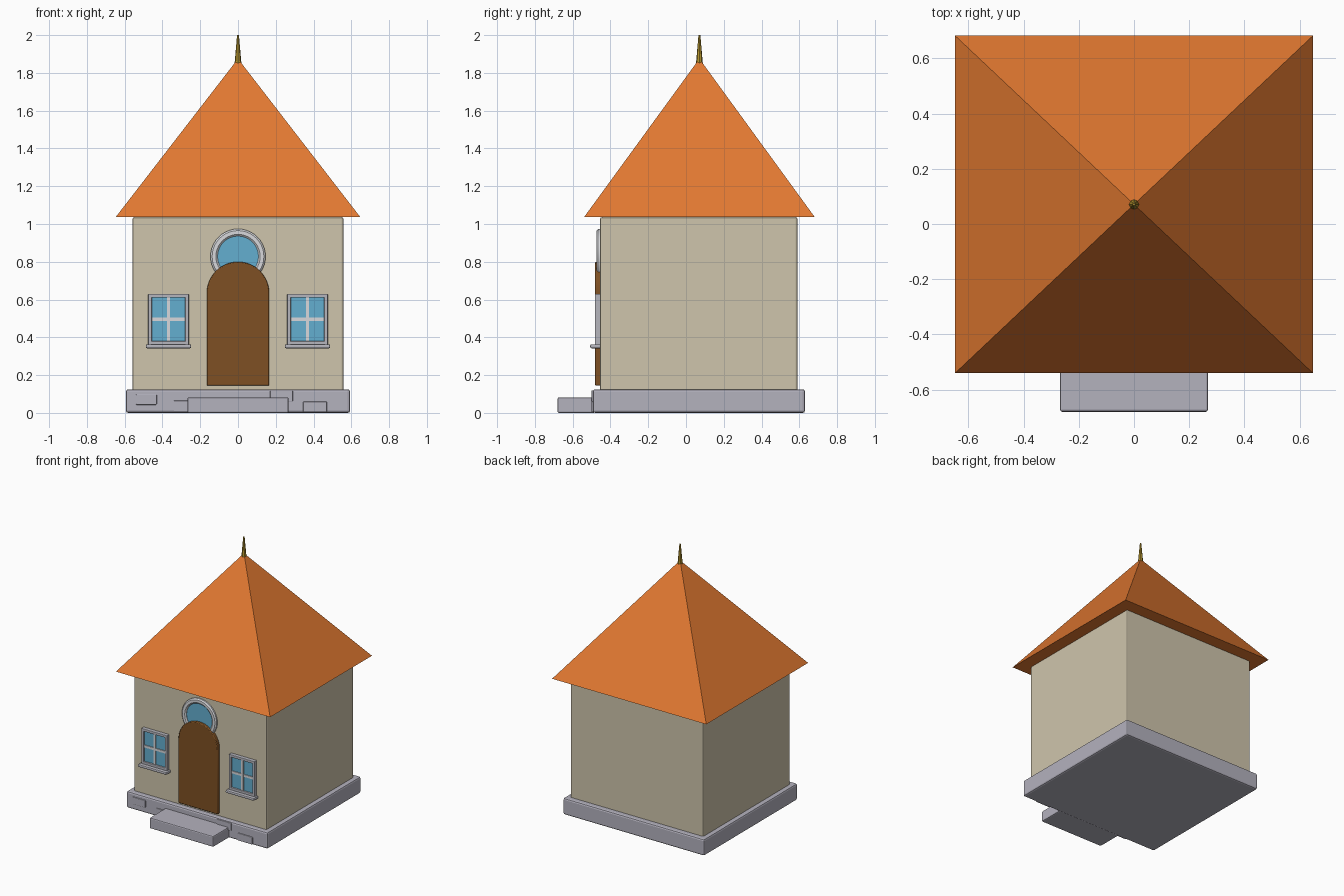
import bpy, bmesh, math

if "Cube" in bpy.data.objects:
    bpy.data.objects.remove(bpy.data.objects["Cube"])


def mat(name, r, g, b):
    m = bpy.data.materials.new(name)
    lin = [((c / 255 + 0.055) / 1.055) ** 2.4 for c in (r, g, b)]
    m.diffuse_color = (*lin, 1)
    m.use_nodes = True
    m.node_tree.nodes["Principled BSDF"].inputs["Base Color"].default_value = m.diffuse_color
    return m


ROOF = mat("orange roof", 226, 121, 49)
WALL = mat("cream plaster", 207, 197, 172)
STONE = mat("grey stone", 180, 178, 190)
DOOR = mat("brown wood", 126, 80, 35)
GLASS = mat("blue glass", 100, 175, 208)
FRAME = mat("grey frame", 182, 182, 190)
WHITE = mat("pale trim", 216, 217, 220)
GOLD = mat("gold", 182, 150, 45)


def finish(bm, name, m, bevel=0, smooth=False):
    bmesh.ops.recalc_face_normals(bm, faces=bm.faces)
    me = bpy.data.meshes.new(name)
    bm.to_mesh(me)
    bm.free()
    me.materials.append(m)
    ob = bpy.data.objects.new(name, me)
    bpy.context.collection.objects.link(ob)
    if bevel:
        b = ob.modifiers.new("bevel", 'BEVEL')
        b.width, b.segments = bevel, 2
        b.limit_method = 'ANGLE'
        b.angle_limit = math.radians(50)
    if smooth:
        bpy.ops.object.select_all(action='DESELECT')
        ob.select_set(True)
        bpy.context.view_layer.objects.active = ob
        bpy.ops.object.shade_smooth_by_angle(angle=math.radians(35))
    return ob


def box(name, m, x, y, z, bevel=0):
    bm = bmesh.new()
    bmesh.ops.create_cube(bm, size=1)
    for v in bm.verts:
        v.co = [(r[0] + r[1]) / 2 + c * (r[1] - r[0]) for c, r in zip(v.co, (x, y, z))]
    return finish(bm, name, m, bevel)


def plate(name, m, pts, y0, y1, bevel=0):
    """Outline in xz, extruded along y."""
    bm = bmesh.new()
    f = bm.faces.new([bm.verts.new((x, y1, z)) for x, z in pts])
    ext = bmesh.ops.extrude_face_region(bm, geom=[f])["geom"]
    for v in ext:
        if isinstance(v, bmesh.types.BMVert):
            v.co.y = y0
    return finish(bm, name, m, bevel, True)


def arc(r, z, a0, a1, n):
    return [(r * math.cos(a0 + (a1 - a0) * i / n), z + r * math.sin(a0 + (a1 - a0) * i / n))
            for i in range(n + 1)]


# body, plinth and step
box("plinth", STONE, (-0.593, 0.593), (-0.493, 0.63), (0, 0.125), 0.012)
box("walls", WALL, (-0.558, 0.558), (-0.455, 0.59), (0.1, 1.036), 0.01)
box("step", STONE, (-0.268, 0.268), (-0.68, -0.48), (0, 0.082), 0.008)

# raised stones on the plinth front
for x0, x1, z0, z1 in ((-0.54, -0.43, 0.043, 0.098), (-0.34, -0.2, 0.004, 0.065),
                       (0.17, 0.29, 0.06, 0.119), (0.345, 0.47, 0.004, 0.06)):
    box("plinth_stone", STONE, (x0, x1), (-0.5, -0.48), (z0, z1), 0.004)

# pyramid roof
bm = bmesh.new()
base = [bm.verts.new((x, y, 1.036)) for x, y in
        ((-0.648, -0.54), (0.648, -0.54), (0.648, 0.682), (-0.648, 0.682))]
apex = bm.verts.new((0, 0.071, 1.875))
bm.faces.new(base)
for i in range(4):
    bm.faces.new((base[i], base[(i + 1) % 4], apex))
finish(bm, "roof", ROOF)

# finial
bm = bmesh.new()
bmesh.ops.create_cone(bm, cap_ends=True, segments=8, radius1=0.018, radius2=0.005, depth=0.15)
bmesh.ops.translate(bm, verts=bm.verts, vec=(0, 0.071, 1.925))
finish(bm, "finial", GOLD)

# arched door
plate("door", DOOR, [(-0.165, 0.145), (0.165, 0.145)] + arc(0.165, 0.635, 0, math.pi, 24),
      -0.481, -0.445, 0.005)

# round window behind the door arch: glass and ring frame
plate("round_glass", GLASS, arc(0.118, 0.828, 0, math.tau, 40)[:-1], -0.462, -0.453)
bm = bmesh.new()
profile = ((0.108, -0.45), (0.108, -0.465), (0.117, -0.473), (0.137, -0.473),
           (0.146, -0.465), (0.146, -0.45))
N = 40
rings = [[bm.verts.new((r * math.cos(math.tau * i / N), y, 0.828 + r * math.sin(math.tau * i / N)))
          for r, y in profile] for i in range(N)]
for i in range(N):
    a, b = rings[i], rings[(i + 1) % N]
    for k in range(len(profile)):
        j = (k + 1) % len(profile)
        bm.faces.new((a[k], a[j], b[j], b[k]))
finish(bm, "round_frame", WHITE, 0, True)

# two side windows
for s in (-1, 1):
    c = s * 0.368
    box("window_glass", GLASS, (c - 0.095, c + 0.095), (-0.469, -0.46), (0.36, 0.615))
    for d in (-1, 1):
        e = sorted((c + d * 0.088, c + d * 0.108))
        box("window_side", FRAME, e, (-0.482, -0.45), (0.355, 0.63), 0.004)
    for z in (0.36, 0.61):
        box("window_rail", FRAME, (c - 0.108, c + 0.108), (-0.482, -0.45), (z, z + 0.02), 0.004)
    box("mullion", WHITE, (c - 0.009, c + 0.009), (-0.476, -0.46), (0.37, 0.62))
    box("crossbar", WHITE, (c - 0.09, c + 0.09), (-0.475, -0.46), (0.487, 0.505))
    box("window_sill", FRAME, (c - 0.12, c + 0.12), (-0.507, -0.45), (0.342, 0.363), 0.007)
